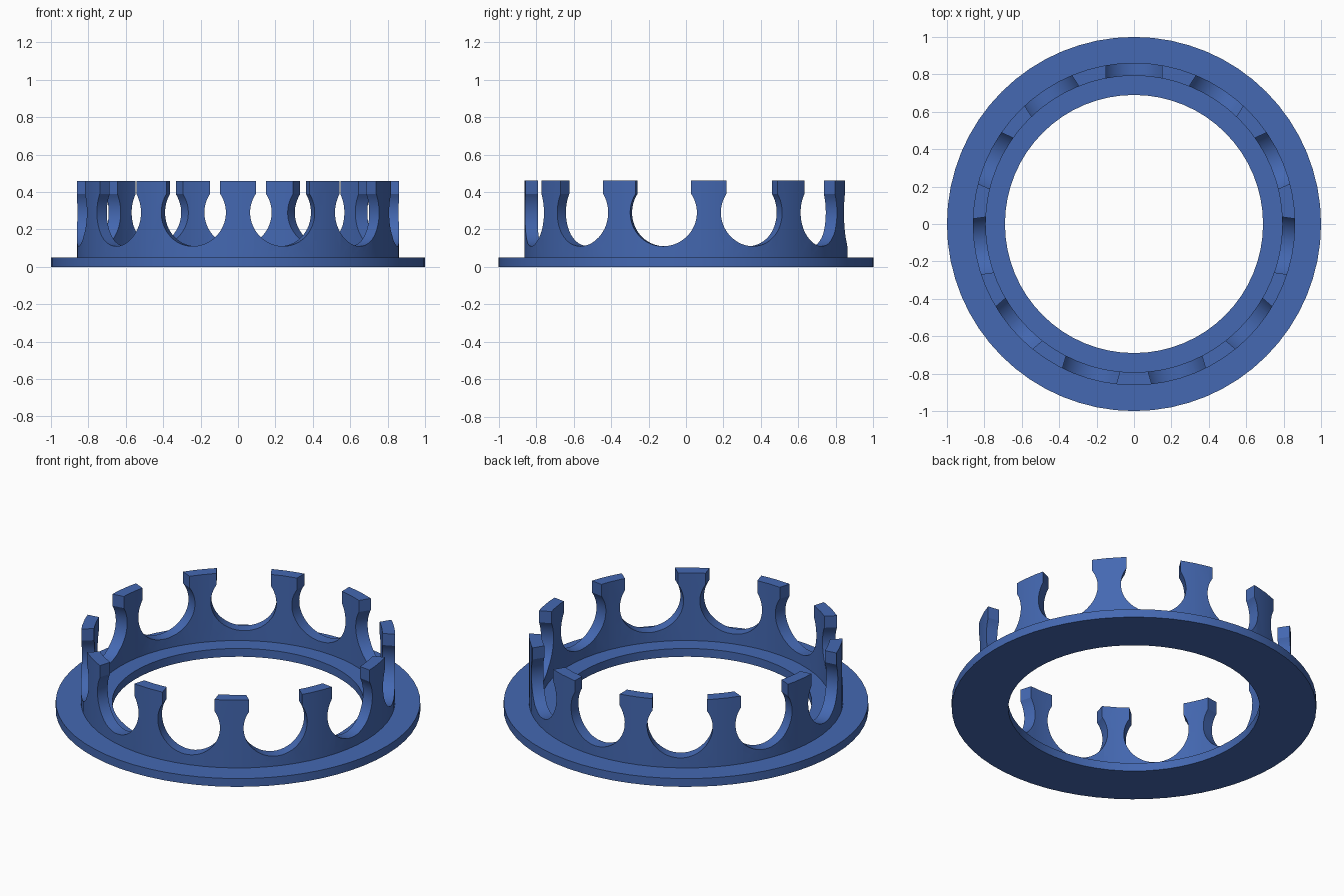
import bpy, bmesh, math
from mathutils import Matrix

if "Cube" in bpy.data.objects:
    bpy.data.objects.remove(bpy.data.objects["Cube"])

SEGMENTS = 64      # sides of the round body
PRONGS = 11        # number of prongs and of gaps

blue = bpy.data.materials.new("blue")
blue.diffuse_color = (0.058, 0.139, 0.445, 1)
blue.use_nodes = True
blue.node_tree.nodes["Principled BSDF"].inputs["Base Color"].default_value = blue.diffuse_color


def mesh_object(name, bm):
    bmesh.ops.recalc_face_normals(bm, faces=bm.faces)
    mesh = bpy.data.meshes.new(name)
    bm.to_mesh(mesh)
    bm.free()
    mesh.materials.append(blue)
    obj = bpy.data.objects.new(name, mesh)
    bpy.context.collection.objects.link(obj)
    return obj


# Flat base flange and upright wall, turned from one (radius, height) profile
profile = [(0.69, 0), (1.0, 0), (1.0, 0.05), (0.862, 0.05),
           (0.862, 0.46), (0.793, 0.46), (0.793, 0.05), (0.69, 0.05)]
bm = bmesh.new()
rings = []
for i in range(SEGMENTS):
    a = 2 * math.pi * i / SEGMENTS
    rings.append([bm.verts.new((r * math.cos(a), r * math.sin(a), z)) for r, z in profile])
for i in range(SEGMENTS):
    p, q = rings[i], rings[(i + 1) % SEGMENTS]
    for j in range(len(profile)):
        k = (j + 1) % len(profile)
        bm.faces.new((p[j], q[j], q[k], p[k]))
crown = mesh_object("crown_ring", bm)

# Keyhole-shaped cutters: a round hole with a straight throat open at the top
bm = bmesh.new()
radius, centre_z, throat = 0.18, 0.29, 0.15
start = math.acos(throat / radius)
steps = 40
outline = [(throat, 0.6)]
for i in range(steps + 1):
    a = start - (math.pi + 2 * start) * i / steps
    outline.append((radius * math.cos(a), centre_z + radius * math.sin(a)))
outline.append((-throat, 0.6))
for n in range(PRONGS):
    turn = Matrix.Rotation(2 * math.pi * n / PRONGS, 4, 'Z')
    inner, outer = ([bm.verts.new(turn @ Matrix.Translation((x, y, z)).translation)
                     for x, z in outline] for y in (0.72, 1.1))
    bm.faces.new(inner)
    bm.faces.new(outer[::-1])
    for j in range(len(outline)):
        k = (j + 1) % len(outline)
        bm.faces.new((inner[k], inner[j], outer[j], outer[k]))
cutter = mesh_object("gap_cutter", bm)
cutter.hide_render = True

# Cut the gaps, leaving the prongs
cut = crown.modifiers.new("gaps", 'BOOLEAN')
cut.operation = 'DIFFERENCE'
cut.solver = 'EXACT'
cut.object = cutter
bpy.context.view_layer.objects.active = crown
crown.select_set(True)
bpy.ops.object.modifier_apply(modifier=cut.name)
bpy.data.objects.remove(cutter)
bpy.ops.object.shade_smooth_by_angle(angle=math.radians(25))
